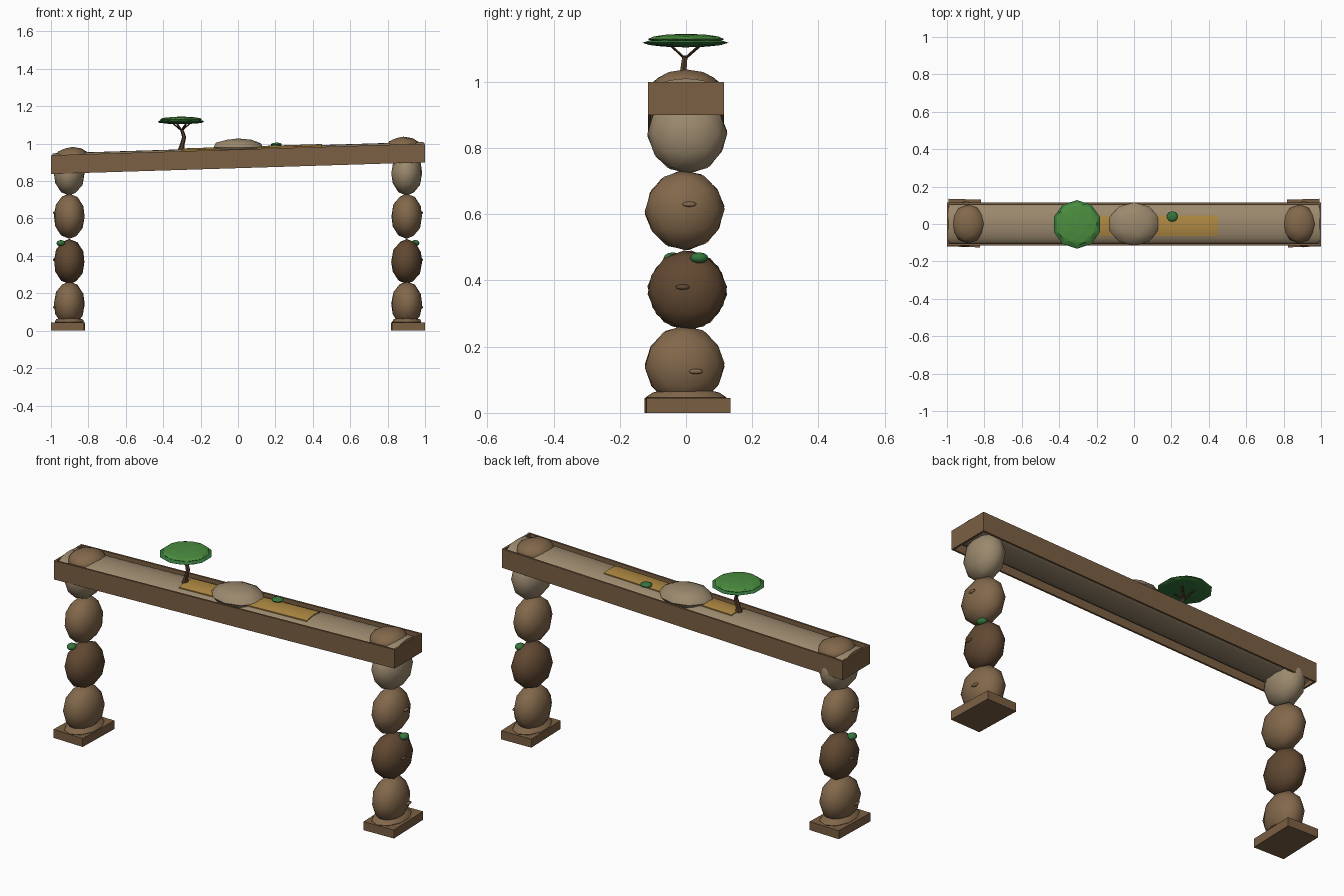
import bpy, bmesh, math, random
from mathutils import Vector, Matrix

if "Cube" in bpy.data.objects:
    bpy.data.objects.remove(bpy.data.objects["Cube"])

random.seed(4)
SLOPE, MID = 0.031, 0.919      # the beam rises toward +x


def material(name, rgb):
    m = bpy.data.materials.new(name)
    m.diffuse_color = (*rgb, 1)
    m.use_nodes = True
    m.node_tree.nodes["Principled BSDF"].inputs["Base Color"].default_value = m.diffuse_color
    return m


BROWN = material("brown_rock", (0.225, 0.138, 0.070))
DARK = material("dark_rock", (0.120, 0.066, 0.032))
TAN = material("tan_rock", (0.33, 0.25, 0.155))
PLANK = material("plank_wood", (0.20, 0.115, 0.056))
BARK = material("bark", (0.085, 0.045, 0.024))
GOLD = material("gold_path", (0.43, 0.25, 0.055))
LEAF = material("leaf", (0.07, 0.27, 0.05))
LEAF_DARK = material("dark_leaf", (0.035, 0.18, 0.045))


def finish(name, bm, mat, smooth=False):
    bmesh.ops.recalc_face_normals(bm, faces=bm.faces)
    me = bpy.data.meshes.new(name)
    bm.to_mesh(me)
    bm.free()
    me.materials.append(mat)
    ob = bpy.data.objects.new(name, me)
    bpy.context.collection.objects.link(ob)
    if smooth:
        bpy.ops.object.select_all(action='DESELECT')
        ob.select_set(True)
        bpy.context.view_layer.objects.active = ob
        bpy.ops.object.shade_smooth_by_angle(angle=math.radians(40))
    return ob


def rock(name, loc, size, mat, tilt=0.0, smooth=True):
    """Low-poly ellipsoid with an optional random tilt."""
    bm = bmesh.new()
    bmesh.ops.create_icosphere(bm, subdivisions=2, radius=1)
    turn = Matrix.Rotation(random.uniform(-tilt, tilt), 4, 'X') @ \
        Matrix.Rotation(random.uniform(-tilt, tilt), 4, 'Z')
    bm.transform(Matrix.Translation(loc) @ turn @ Matrix.Diagonal((*size, 1)))
    return finish(name, bm, mat, smooth)


def beam_part(name, profile, x0, x1, mat, smooth=False):
    """Extrude a (y, z) profile along the sloping beam."""
    bm = bmesh.new()
    ends = [[bm.verts.new((x, y, MID + SLOPE * x + z)) for y, z in profile]
            for x in (x0, x1)]
    n = len(profile)
    for i in range(n):
        j = (i + 1) % n
        bm.faces.new((ends[0][i], ends[0][j], ends[1][j], ends[1][i]))
    bm.faces.new(ends[0])
    bm.faces.new(ends[1])
    return finish(name, bm, mat, smooth)


def rect(y0, y1, z0, z1):
    return [(y0, z0), (y1, z0), (y1, z1), (y0, z1)]


def limb(name, pts, radii, mat):
    """Six-sided tapered limb through a few points."""
    bm = bmesh.new()
    rings = []
    for p, r in zip(pts, radii):
        rings.append([bm.verts.new((p[0] + r * math.cos(k * math.pi / 3),
                                    p[1] + r * math.sin(k * math.pi / 3), p[2]))
                      for k in range(6)])
    for a, b in zip(rings, rings[1:]):
        for k in range(6):
            bm.faces.new((a[k], a[(k + 1) % 6], b[(k + 1) % 6], b[k]))
    bm.faces.new(rings[0])
    bm.faces.new(rings[-1])
    return finish(name, bm, mat)


# Beam: rounded stone core boxed in by thin planks
core = [(0.109 * math.cos(k * math.tau / 24), 0.010 + 0.050 * math.sin(k * math.tau / 24))
        for k in range(24)]
beam_part("beam_core", core, -0.992, 0.992, TAN, True)
for side, s in (("front", -1), ("back", 1)):
    beam_part(f"{side}_plank", rect(*sorted((s * 0.105, s * 0.115)), -0.05, 0.05), -1, 1, PLANK)
beam_part("left_end_plank", rect(-0.105, 0.105, -0.05, 0.05), -1, -0.99, PLANK)
beam_part("right_end_plank", rect(-0.105, 0.105, -0.05, 0.05), 0.99, 1, PLANK)

# Gold path hugging the top of the core
ys = [-0.065 + 0.11 * i / 6 for i in range(7)]
arc = [(y, 0.010 + 0.050 * math.sqrt(1 - (y / 0.109) ** 2)) for y in ys]
beam_part("gold_path", [(y, z + 0.005) for y, z in arc] +
          [(y, z - 0.004) for y, z in reversed(arc)], -0.3, 0.45, GOLD, True)

# Stacked-rock columns, each on a slab
for side, s in (("left", -1), ("right", 1)):
    x = 0.902 * s
    bm = bmesh.new()
    bmesh.ops.create_cube(bm, size=1)
    bm.transform(Matrix.Translation((0.908 * s, 0.005, 0.0225)) @
                 Matrix.Rotation(0.03 * s, 4, 'Z') @ Matrix.Diagonal((0.175, 0.255, 0.045, 1)))
    finish(f"{side}_base_slab", bm, PLANK)
    rock(f"{side}_base_mound", (x, 0, 0.047), (0.082, 0.122, 0.028), BROWN)
    stack = ((0.143, BROWN), (0.370, DARK), (0.612, BROWN), (0.843, TAN))
    for i, (z, mat) in enumerate(stack):
        rock(f"{side}_column_rock_{i + 1}", (x, 0.004 * (1 if i % 2 else -1), z),
             (0.084, 0.121, 0.121), mat, 0.12)
    # small chips on the outer face
    for i, (y, z, mat) in enumerate(((0.03, 0.125, BROWN), (-0.01, 0.38, DARK), (0.01, 0.63, BROWN))):
        rock(f"{side}_chip_{i + 1}", (x + 0.079 * s, y * s, z), (0.008, 0.022, 0.008), mat)
    rock(f"{side}_moss", (x + 0.045 * s, 0.04 * s, 0.468), (0.024, 0.028, 0.017), LEAF_DARK)
    rock(f"{side}_cap_boulder", (0.885 * s, 0, MID + SLOPE * 0.885 * s + 0.038),
         (0.092, 0.104, 0.053), BROWN)

# Boulder and moss in the middle of the beam
rock("middle_boulder", (0, 0, 0.98), (0.138, 0.115, 0.048), TAN)
rock("beam_moss", (0.205, 0.04, 0.995), (0.03, 0.028, 0.011), LEAF_DARK)

# Flat-topped tree
limb("trunk", [(-0.305, -0.01, 0.96), (-0.300, -0.01, 0.99), (-0.288, -0.008, 1.035),
               (-0.302, -0.003, 1.08)], [0.020, 0.013, 0.011, 0.009], BARK)
for i, (dx, dy) in enumerate(((-0.055, -0.05), (0.055, 0.05), (-0.03, 0.055), (0.03, -0.05))):
    limb(f"branch_{i + 1}", [(-0.302, -0.003, 1.07), (-0.302 + dx, -0.003 + dy, 1.116)],
         [0.007, 0.005], BARK)
rock("lower_canopy", (-0.305, -0.002, 1.118), (0.130, 0.130, 0.014), LEAF_DARK, smooth=False)
rock("upper_canopy", (-0.305, 0, 1.129), (0.116, 0.116, 0.016), LEAF, smooth=False)
